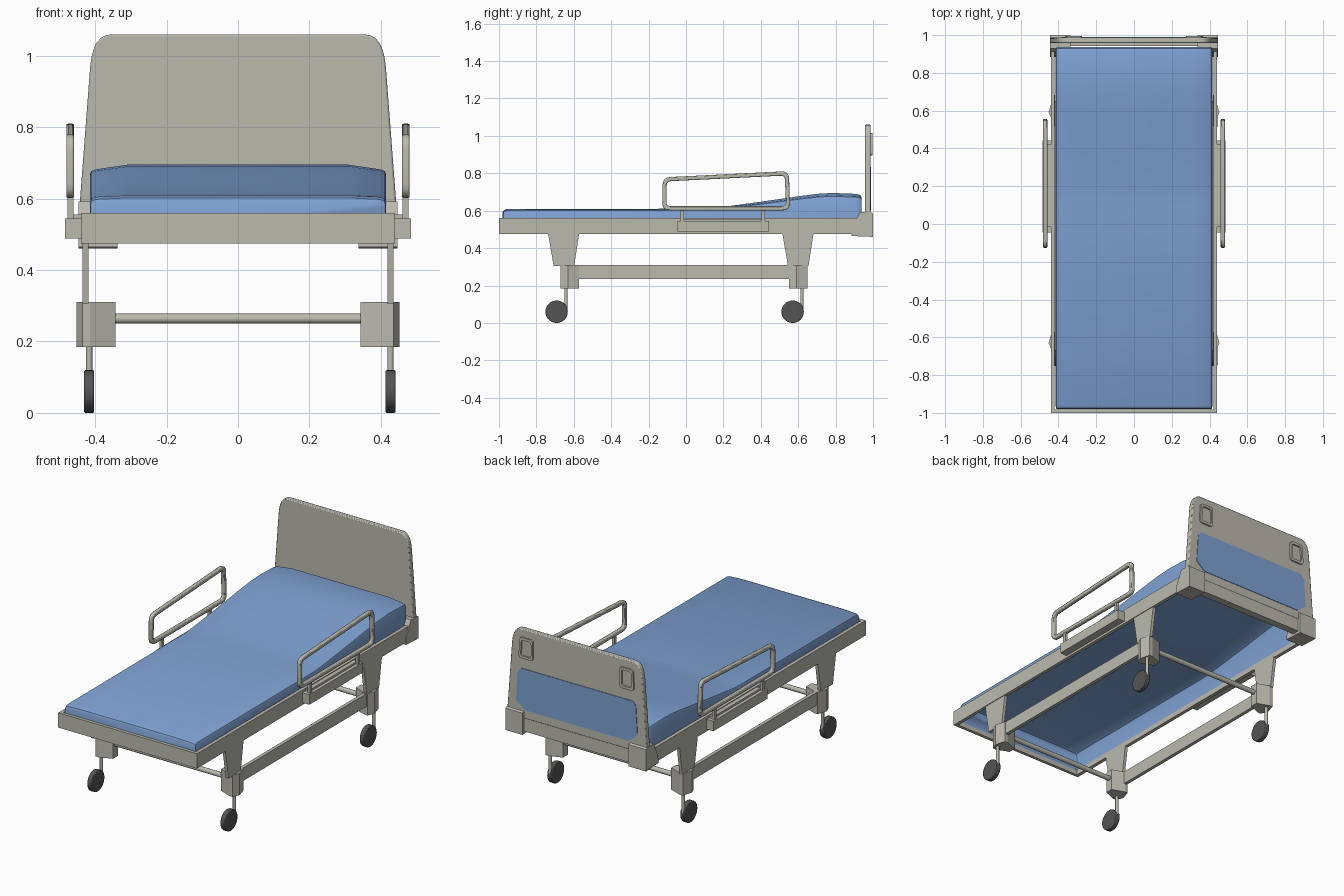
import bpy, bmesh, math
from mathutils import Vector

if "Cube" in bpy.data.objects:
    bpy.data.objects.remove(bpy.data.objects["Cube"])

def material(name, rgb):
    m = bpy.data.materials.new(name)
    m.diffuse_color = (*rgb, 1)
    m.use_nodes = True
    m.node_tree.nodes["Principled BSDF"].inputs["Base Color"].default_value = m.diffuse_color
    return m

GREY = material("warm grey frame", (0.50, 0.49, 0.43))
BLUE = material("mattress blue", (0.21, 0.36, 0.65))
DARK = material("dark rubber", (0.09, 0.09, 0.09))

def finish(name, bm, mat, bevel=0, smooth=None):
    bmesh.ops.recalc_face_normals(bm, faces=bm.faces)
    me = bpy.data.meshes.new(name)
    bm.to_mesh(me)
    bm.free()
    me.materials.append(mat)
    ob = bpy.data.objects.new(name, me)
    bpy.context.collection.objects.link(ob)
    if bevel:
        mod = ob.modifiers.new("bevel", 'BEVEL')
        mod.width, mod.segments, mod.limit_method = bevel, 2, 'ANGLE'
    if smooth:
        bpy.context.view_layer.objects.active = ob
        ob.select_set(True)
        bpy.ops.object.shade_smooth_by_angle(angle=math.radians(smooth))
        ob.select_set(False)
    return ob

def place(axis, p, d):
    # 2D profile point to 3D, extruded along the named axis
    return {'x': (d, p[0], p[1]), 'y': (p[0], d, p[1]), 'z': (p[0], p[1], d)}[axis]

def prism(name, pts, axis, a, b, mat=GREY, bevel=0, smooth=None):
    bm = bmesh.new()
    lo, hi = [[bm.verts.new(place(axis, p, d)) for p in pts] for d in (a, b)]
    n = len(pts)
    for i in range(n):
        j = (i + 1) % n
        bm.faces.new((lo[i], lo[j], hi[j], hi[i]))
    bm.faces.new(lo)
    bm.faces.new(hi)
    return finish(name, bm, mat, bevel, smooth)

def ring(name, outer, inner, axis, a, b, mat=GREY, bevel=0, smooth=None):
    bm = bmesh.new()
    loops = [[bm.verts.new(place(axis, p, d)) for p in pts]
             for pts, d in ((outer, a), (outer, b), (inner, b), (inner, a))]
    n = len(outer)
    for k in range(4):
        for i in range(n):
            j = (i + 1) % n
            A, B = loops[k], loops[(k + 1) % 4]
            bm.faces.new((A[i], A[j], B[j], B[i]))
    return finish(name, bm, mat, bevel, smooth)

def box(name, x0, x1, y0, y1, z0, z1, mat=GREY, bevel=0):
    return prism(name, [(x0, y0), (x1, y0), (x1, y1), (x0, y1)], 'z', z0, z1, mat, bevel)

def rounded(pts, r, seg=4):
    # round every corner of a 2D polygon
    out = []
    for i, p in enumerate(pts):
        p = Vector(p)
        u = (Vector(pts[i - 1]) - p).normalized() * r
        v = (Vector(pts[(i + 1) % len(pts)]) - p).normalized() * r
        for k in range(seg + 1):
            t = k / seg
            out.append(tuple(p + u * (1 - t) ** 2 + v * t ** 2))
    return out

def cylinder(name, c, axis, r, length, seg, mat, bevel=0):
    i = {'x': 0, 'y': 1, 'z': 2}[axis]
    flat = [c[k] for k in range(3) if k != i]
    pts = [(flat[0] + r * math.cos(2 * math.pi * k / seg),
            flat[1] + r * math.sin(2 * math.pi * k / seg)) for k in range(seg)]
    return prism(name, pts, axis, c[i] - length / 2, c[i] + length / 2, mat, bevel, 40)

# mattress: open-bottomed shell lofted along y, raised at the head
stations = [(-0.98, 0.592, 0.408), (-0.975, 0.602, 0.413), (-0.96, 0.609, 0.415), (0.10, 0.611, 0.415),
            (0.18, 0.618, 0.415), (0.40, 0.648, 0.415), (0.60, 0.677, 0.415), (0.70, 0.690, 0.415),
            (0.78, 0.695, 0.415), (0.91, 0.690, 0.415), (0.93, 0.685, 0.413), (0.938, 0.674, 0.408)]
bm = bmesh.new()
rows = []
for y, top, w in stations:
    crown = 0.004 + 0.009 * max(0, (top - 0.61) / 0.085)
    half = [(w, 0.50), (w, top - crown - 0.014), (w - 0.004, top - crown - 0.005),
            (w - 0.016, top - crown), (0.31, top)]
    sect = half + [(-x, z) for x, z in reversed(half)]
    rows.append([bm.verts.new((x, y, z)) for x, z in sect])
for A, B in zip(rows, rows[1:]):
    for i in range(len(A) - 1):
        bm.faces.new((A[i], A[i + 1], B[i + 1], B[i]))
bm.faces.new(rows[0])
bm.faces.new(rows[-1])
finish("mattress", bm, BLUE, smooth=35)

# bed frame
box("front_frame_rail", -0.44, 0.44, -1.0, -0.982, 0.475, 0.56)
box("rear_frame_rail", -0.44, 0.44, 0.942, 0.985, 0.475, 0.58)

# headboard with tapered sides and round upper corners
side = [(0.446, 0.55), (0.414, 0.97)]
for k in range(1, 7):
    t = k / 6
    side.append((0.414 * (1 - t) ** 2 + 2 * 0.406 * t * (1 - t) + 0.355 * t * t,
                 0.97 * (1 - t) ** 2 + 2 * 1.06 * t * (1 - t) + 1.06 * t * t))
prism("headboard", side + [(-x, z) for x, z in reversed(side)], 'y', 0.957, 0.987,
      bevel=0.005, smooth=35)
# blue panel on the back of the headboard
prism("headboard_back_panel", [(-0.33, 0.60), (0.33, 0.60), (0.385, 0.645), (0.375, 0.81),
      (0.355, 0.835), (-0.355, 0.835), (-0.375, 0.81), (-0.385, 0.645)], 'y', 0.986, 0.990, BLUE)

for s, tag in ((-1, "left"), (1, "right")):
    def sbox(name, x0, x1, *rest, **kw):
        return box(f"{tag}_{name}", s * x0, s * x1, *rest, **kw)

    sbox("frame_rail", 0.42, 0.44, -1.0, 0.95, 0.475, 0.56)
    # corner block holding the headboard
    prism(f"{tag}_headboard_corner", [(0.885, 0.465), (1.0, 0.46), (1.0, 0.585), (0.985, 0.592),
          (0.93, 0.592), (0.89, 0.51)], 'x', s * 0.337, s * 0.446)
    # grip frame on the back of the headboard
    grip = [(0.275, 0.895), (0.365, 0.895), (0.36, 1.015), (0.275, 1.015)]
    hole = [(0.287, 0.91), (0.352, 0.91), (0.348, 1.0), (0.287, 1.0)]
    ring(f"{tag}_headboard_grip", [(s * x, z) for x, z in rounded(grip, 0.02)],
         [(s * x, z) for x, z in rounded(hole, 0.015)], 'y', 0.985, 0.996)

    # safety rail: sloped loop, two posts and mounting box
    outer = rounded([(-0.127, 0.602), (0.557, 0.602), (0.55, 0.812), (-0.125, 0.778)], 0.04)
    inner = rounded([(-0.105, 0.624), (0.535, 0.624), (0.528, 0.788), (-0.103, 0.757)], 0.022)
    ring(f"{tag}_safety_rail", outer, inner, 'x', s * 0.459, s * 0.481, bevel=0.005, smooth=40)
    for y in (-0.02, 0.413):
        sbox("rail_post", 0.461, 0.477, y - 0.009, y + 0.009, 0.54, 0.606)
    sbox("rail_mount", 0.438, 0.484, -0.045, 0.443, 0.488, 0.545)
    sbox("rail_mount_top", 0.438, 0.465, -0.015, 0.42, 0.545, 0.556)

    # lower side beam
    sbox("lower_beam", 0.41, 0.43, -0.60, 0.60, 0.236, 0.31)

    # legs and casters
    for y, yw, end in ((-0.653, -0.692, "front"), (0.6, 0.57, "rear")):
        yl = y if end == "front" else 0.6
        prism(f"{end}_{tag}_leg", [(yl - 0.085, 0.48), (yl - 0.055, 0.305),
              (yl + 0.055, 0.305), (yl + 0.082, 0.48)], 'x', s * 0.418, s * 0.436)
        yb = -0.62 if end == "front" else 0.602
        plan = [(0.343, -0.022), (0.415, -0.05), (0.435, -0.05), (0.452, -0.01),
                (0.435, 0.048), (0.415, 0.048), (0.343, 0.022)]
        prism(f"{end}_{tag}_leg_block", [(s * x, yb + v) for x, v in plan], 'z', 0.185, 0.31)
        xw = s * 0.422 + 0.005
        ys = yw + 0.05
        cylinder(f"{end}_{tag}_caster_stem", (xw, ys, 0.13), 'z', 0.009, 0.13, 10, GREY)
        cylinder(f"{end}_{tag}_caster_axle", (xw, yw + 0.025, 0.07), 'y', 0.008, 0.06, 8, GREY)
        cylinder(f"{end}_{tag}_wheel", (xw, yw, 0.06), 'x', 0.06, 0.028, 28, DARK, 0.004)

# cross tubes between the leg blocks
for y, end in ((-0.62, "front"), (0.602, "rear")):
    cylinder(f"{end}_cross_tube", (0, y, 0.264), 'x', 0.014, 0.72, 14, GREY)
